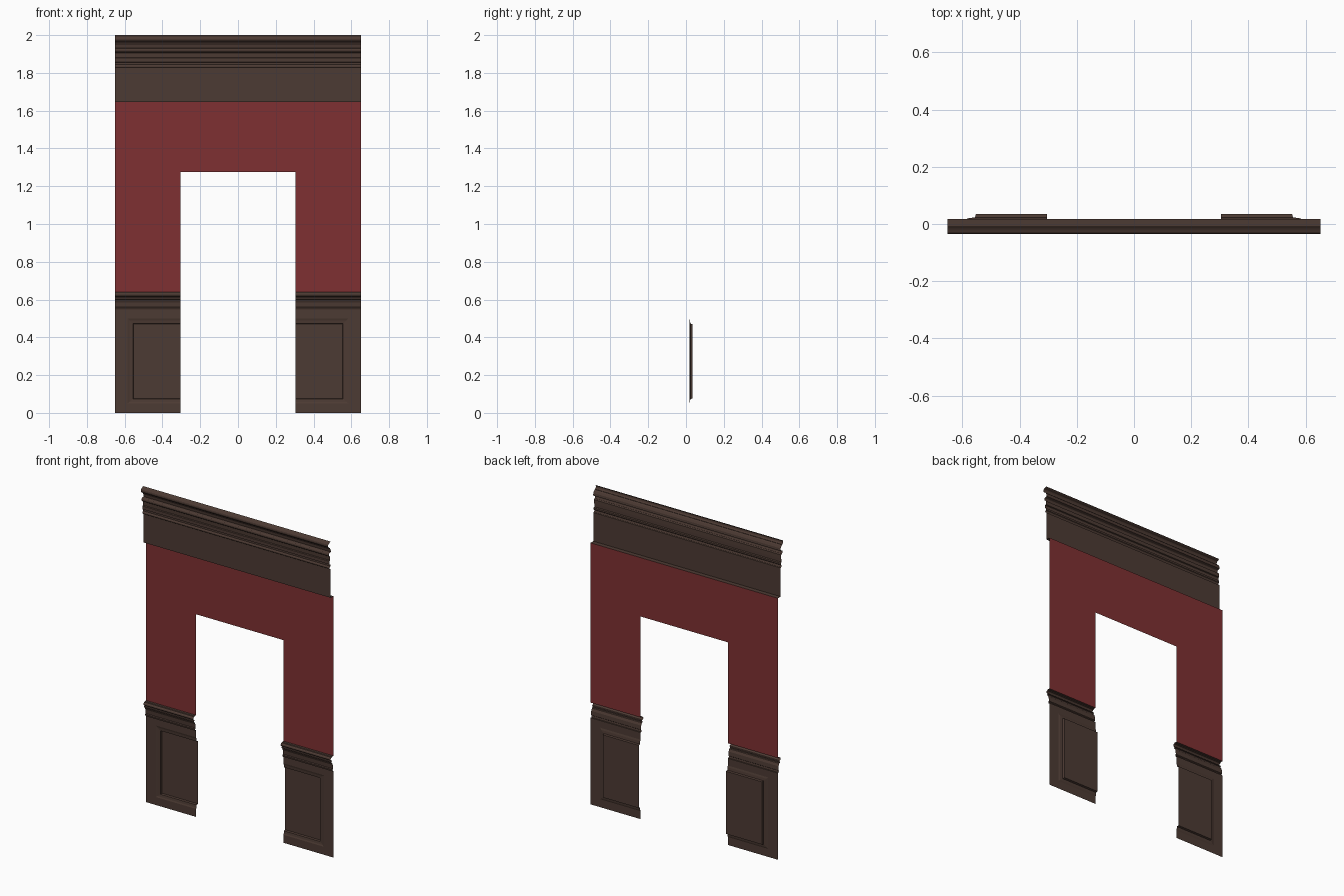
import bpy, bmesh, math

if "Cube" in bpy.data.objects:
    bpy.data.objects.remove(bpy.data.objects["Cube"])

HALF, DOOR, DOOR_TOP = 0.652, 0.304, 1.275
WALL_Y = 0.018


def material(name, rgb):
    m = bpy.data.materials.new(name)
    m.diffuse_color = (*rgb, 1)
    m.use_nodes = True
    m.node_tree.nodes["Principled BSDF"].inputs["Base Color"].default_value = m.diffuse_color
    return m


wood = material("dark_brown_wood", (0.073, 0.043, 0.033))
red = material("deep_red_wall", (0.212, 0.030, 0.032))


def make(name, faces, mat):
    """Object from a list of polygons given as point lists."""
    bm = bmesh.new()
    for f in faces:
        bm.faces.new([bm.verts.new(p) for p in f])
    bmesh.ops.remove_doubles(bm, verts=bm.verts, dist=1e-5)
    me = bpy.data.meshes.new(name)
    bm.to_mesh(me)
    bm.free()
    me.materials.append(mat)
    ob = bpy.data.objects.new(name, me)
    bpy.context.collection.objects.link(ob)
    return ob


def strip(name, x0, x1, profile, mat):
    """Run an upward (y, z) moulding profile along x, as an open sheet."""
    faces = []
    for (ya, za), (yb, zb) in zip(profile, profile[1:]):
        faces.append([(x0, ya, za), (x1, ya, za), (x1, yb, zb), (x0, yb, zb)])
    return make(name, faces, mat)


def bead(y, z0, z1, depth, n=6):
    """Half-round bulging forward from y between two heights."""
    return [(y - depth * math.sin(math.pi * i / n),
             (z0 + z1) / 2 - (z1 - z0) / 2 * math.cos(math.pi * i / n))
            for i in range(n + 1)]


# Crown moulding and frieze board
crown = ([(WALL_Y, 1.645), (-0.010, 1.645), (-0.010, 1.825), (-0.015, 1.827)]
         + bead(-0.015, 1.828, 1.842, 0.005)
         + [(-0.012, 1.844), (-0.012, 1.855), (-0.020, 1.858), (-0.020, 1.878),
            (-0.014, 1.881), (-0.015, 1.905), (-0.022, 1.910)]
         + bead(-0.022, 1.911, 1.930, 0.006)
         + [(-0.008, 1.933), (-0.010, 1.948), (-0.017, 1.960), (-0.025, 1.965)]
         + bead(-0.025, 1.967, 1.993, 0.010)
         + [(-0.020, 1.995), (-0.012, 2.0)])
strip("crown_moulding", -HALF, HALF, crown, wood)

# Red wall above the doorway
strip("wall_over_door", -HALF, HALF, [(WALL_Y, DOOR_TOP), (WALL_Y, 1.645)], red)

# Chair rail profile
rail = ([(WALL_Y, 0.545), (0.010, 0.545), (0.008, 0.556), (0.013, 0.560),
         (0.011, 0.585), (0.004, 0.600), (-0.002, 0.603), (-0.002, 0.610),
         (0.003, 0.613)]
        + bead(0.000, 0.617, 0.636, 0.010)
        + [(0.003, 0.640), (WALL_Y, 0.640)])


def u_loop(side, x, z0, z1, y):
    """Three-sided loop, open toward the doorway."""
    return [(side * DOOR, y, z0), (side * x, y, z0),
            (side * x, y, z1), (side * DOOR, y, z1)]


for side, label in ((-1, "left"), (1, "right")):
    x0, x1 = sorted((side * DOOR, side * HALF))
    strip(label + "_wall", x0, x1, [(WALL_Y, 0.640), (WALL_Y, DOOR_TOP)], red)
    strip(label + "_chair_rail", x0, x1, rail, wood)

    # Wainscot with a recessed panel that is cut off by the doorway
    loops = [u_loop(side, HALF, 0.0, 0.545, WALL_Y),
             u_loop(side, 0.585, 0.050, 0.500, WALL_Y),
             u_loop(side, 0.575, 0.058, 0.490, 0.021),
             u_loop(side, 0.556, 0.073, 0.473, 0.023),
             u_loop(side, 0.553, 0.076, 0.470, 0.035)]
    faces = [[a[i], a[i + 1], b[i + 1], b[i]]
             for a, b in zip(loops, loops[1:]) for i in range(3)]
    faces.append(loops[-1])
    if side < 0:
        faces = [f[::-1] for f in faces]
    make(label + "_wainscot_panel", faces, wood)
